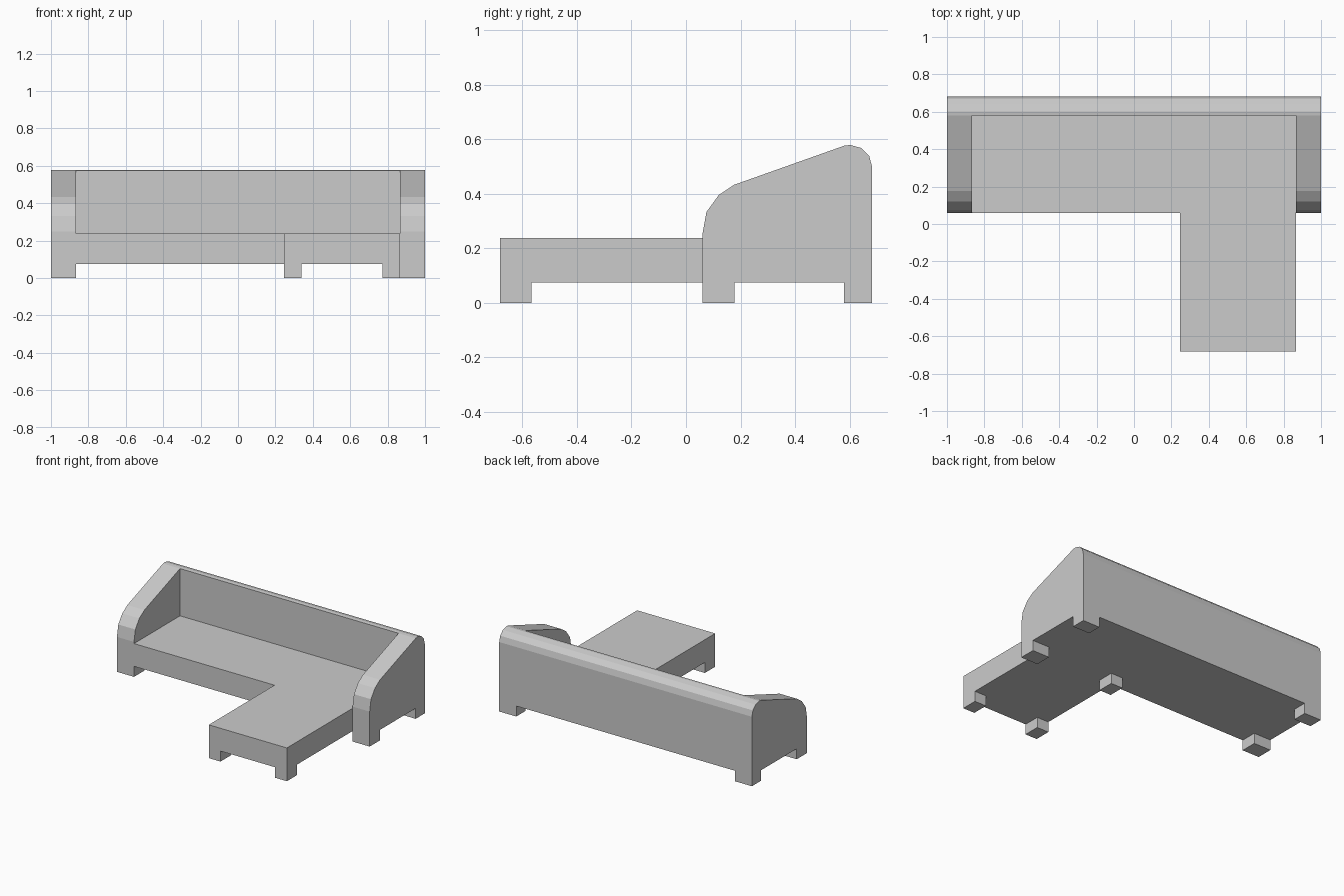
import bpy, bmesh
from mathutils import Vector

if "Cube" in bpy.data.objects:
    bpy.data.objects.remove(bpy.data.objects["Cube"])

FRONT, BACK = -0.683, 0.683      # overall depth
ARM_FRONT = 0.06                 # front of arms and main seat
REST = 0.58                      # front face of backrest
INNER = 0.865                    # inner face of arms
UNDER, SEAT = 0.075, 0.238       # underside and seat heights
CHAISE = 0.247                   # inner side of chaise


def prism(name, points, direction):
    """Extrude a flat outline along a direction into a solid."""
    bm = bmesh.new()
    face = bm.faces.new([bm.verts.new(p) for p in points])
    ext = bmesh.ops.extrude_face_region(bm, geom=[face])
    verts = [g for g in ext["geom"] if isinstance(g, bmesh.types.BMVert)]
    bmesh.ops.translate(bm, verts=verts, vec=Vector(direction))
    bmesh.ops.recalc_face_normals(bm, faces=bm.faces)
    mesh = bpy.data.meshes.new(name)
    bm.to_mesh(mesh)
    bm.free()
    obj = bpy.data.objects.new(name, mesh)
    bpy.context.collection.objects.link(obj)
    return obj


# Rounded top edge shared by arms and backrest (y, z)
crown = [(REST, 0.576), (0.602, 0.579), (0.642, 0.568), (0.672, 0.538), (BACK, 0.497)]

# Arms, with their front and back feet in the profile
arm = [(ARM_FRONT, 0), (ARM_FRONT, 0.25), (0.075, 0.333), (0.12, 0.395),
       (0.177, 0.433)] + crown + [(BACK, 0), (REST, 0), (REST, UNDER),
                                  (0.177, UNDER), (0.177, 0)]
for name, x in (("left_arm", -1), ("right_arm", INNER)):
    prism(name, [(x, y, z) for y, z in arm], (1 - INNER, 0, 0))

# Backrest between the arms
rest = [(REST, UNDER)] + crown + [(BACK, UNDER)]
prism("backrest", [(-INNER, y, z) for y, z in rest], (2 * INNER, 0, 0))

# L-shaped seat with chaise
seat = [(-INNER, ARM_FRONT), (CHAISE, ARM_FRONT), (CHAISE, FRONT),
        (INNER, FRONT), (INNER, REST), (-INNER, REST)]
prism("seat", [(x, y, UNDER) for x, y in seat], (0, 0, SEAT - UNDER))

# Chaise feet: two at the front, one at the inside corner
FW, FD = 0.093, 0.117
for name, x, y in (("chaise_front_left_foot", CHAISE, FRONT),
                   ("chaise_front_right_foot", INNER - FW, FRONT),
                   ("chaise_corner_foot", CHAISE, ARM_FRONT)):
    prism(name, [(x, y, 0), (x + FW, y, 0), (x + FW, y + FD, 0), (x, y + FD, 0)],
          (0, 0, UNDER))
